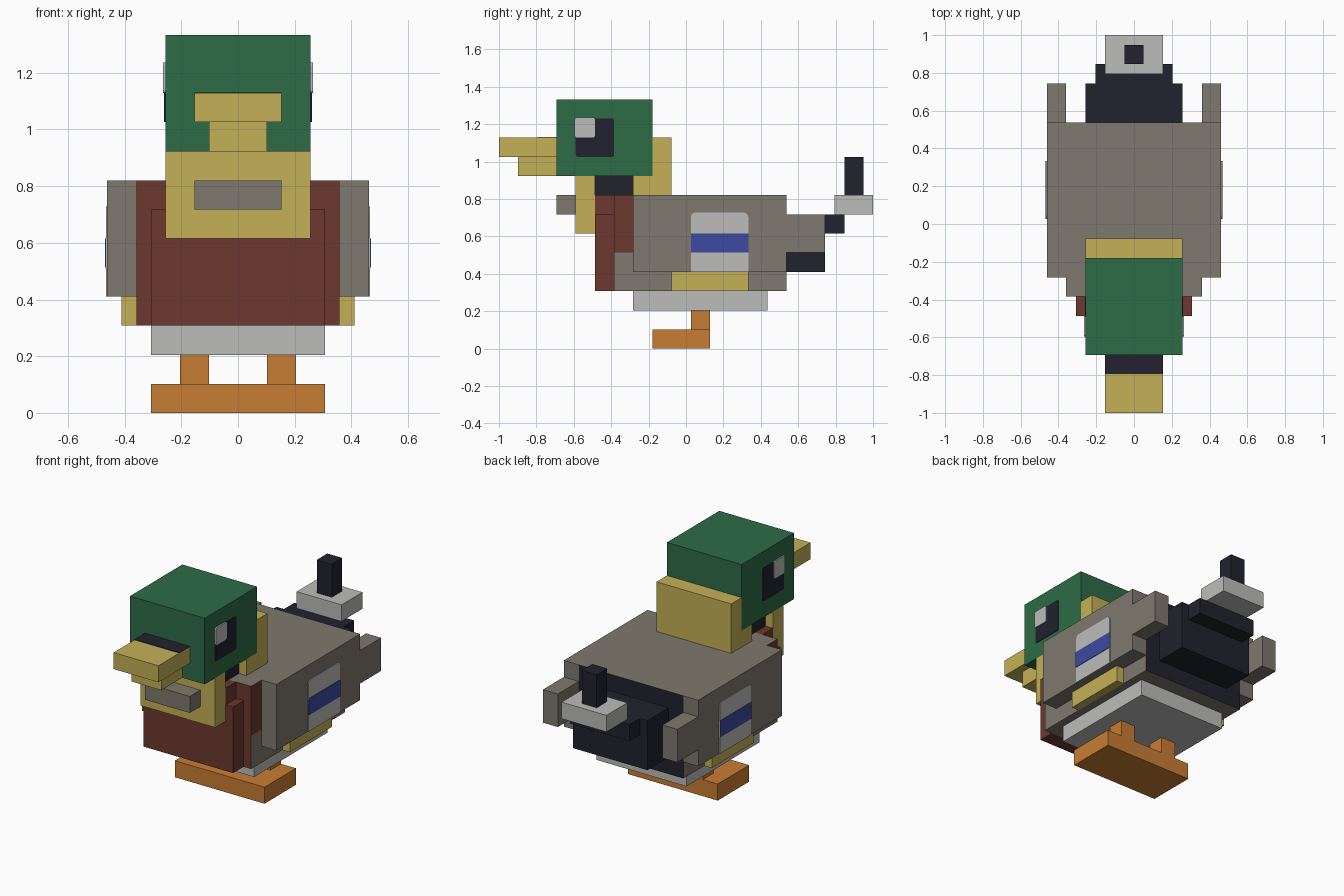
import bpy, bmesh
from mathutils import Vector

cube = bpy.data.objects.get("Cube")
if cube:
    bpy.data.objects.remove(cube, do_unlink=True)

U = 2 / 19.5          # block size
LENGTH = 19.5         # blocks from bill tip to tail


def linear(c):
    c /= 255
    return c / 12.92 if c <= 0.04045 else ((c + 0.055) / 1.055) ** 2.4


def material(name, *rgb):
    m = bpy.data.materials.new(name)
    m.use_nodes = True
    col = [linear(c) for c in rgb] + [1]
    m.diffuse_color = col
    bsdf = next(n for n in m.node_tree.nodes if n.type == 'BSDF_PRINCIPLED')
    bsdf.inputs["Base Color"].default_value = col
    bsdf.inputs["Roughness"].default_value = 0.9
    return m


green = material("green", 45, 108, 70)
yellow = material("straw yellow", 196, 176, 87)
orange = material("orange", 201, 125, 51)
brown = material("chestnut brown", 108, 56, 46)
grey = material("warm grey", 126, 121, 110)
white = material("pale grey", 188, 188, 186)
dark = material("near black", 33, 34, 46)
blue = material("blue", 60, 74, 160)


def box(name, mat, x, y, z, faces=None, round_top=0, round_bottom=0):
    """Box in block units, y counted from the bill tip; faces maps direction to material."""
    lo = Vector((x[0], y[0] - LENGTH / 2, z[0])) * U
    hi = Vector((x[1], y[1] - LENGTH / 2, z[1])) * U
    bm = bmesh.new()
    bmesh.ops.create_cube(bm, size=1)
    for v in bm.verts:
        v.co = Vector([lo[i] if v.co[i] < 0 else hi[i] for i in range(3)])
    mid = (lo.z + hi.z) / 2
    for radius, upper in ((round_top, True), (round_bottom, False)):
        if radius:
            edges = [e for e in bm.edges
                     if abs(e.verts[0].co.x - e.verts[1].co.x) > 1e-6
                     and abs(e.verts[0].co.y - e.verts[1].co.y) < 1e-6
                     and abs(e.verts[0].co.z - e.verts[1].co.z) < 1e-6
                     and (e.verts[0].co.z > mid) == upper]
            bmesh.ops.bevel(bm, geom=edges, offset=radius * U, segments=3,
                            profile=0.5, affect='EDGES')
    bm.normal_update()
    mesh = bpy.data.meshes.new(name)
    mesh.materials.append(mat)
    for direction, other in (faces or {}).items():
        mesh.materials.append(other)
        for f in bm.faces:
            if f.normal.dot(Vector(direction)) > 0.9:
                f.material_index = len(mesh.materials) - 1
    bm.to_mesh(mesh)
    bm.free()
    ob = bpy.data.objects.new(name, mesh)
    bpy.context.collection.objects.link(ob)
    return ob


def mid(name, mat, half, y, z, **kw):
    return box(name, mat, (-half, half), y, z, **kw)


def pair(name, mat, x, y, z, **kw):
    box("left_" + name, mat, x, y, z, **kw)
    box("right_" + name, mat, (-x[1], -x[0]), y, z, **kw)


FRONT, BACK, UP = (0, -1, 0), (0, 1, 0), (0, 0, 1)

# Head and bill
mid("head", green, 2.5, (3, 8), (9, 13))
mid("upper_bill", yellow, 1.5, (0, 3), (10, 11))
mid("bill_base_patch", dark, 1.5, (2, 3), (11, 11.03))
mid("lower_bill", yellow, 1, (1, 3), (9, 10))
pair("eye", dark, (2.5, 2.54), (4, 6), (10, 12), round_top=0.1, round_bottom=0.1)
pair("eye_shine", white, (2.5, 2.58), (3.95, 5), (11, 12.05), round_top=0.1, round_bottom=0.1)

# Neck and collar
mid("neck", dark, 2, (5, 7), (8, 9))
mid("bib", yellow, 2.5, (4, 5), (6, 9))
mid("bib_tag", grey, 1.5, (3, 4), (7, 8))
mid("collar_back_lower", yellow, 2.5, (7, 9), (8, 9))
mid("collar_back_upper", yellow, 2.5, (8, 9), (9, 11))

# Breast and body
mid("breast", brown, 3, (5, 6), (3, 7))
mid("breast_top", brown, 2.5, (5, 6), (7, 8))
mid("shoulders", brown, 3.5, (6, 7), (5, 8), faces={UP: grey})
mid("lower_shoulders", grey, 3.5, (6, 7), (3, 5), faces={FRONT: brown})
mid("body", grey, 3.5, (7, 15), (3, 8), faces={BACK: dark})
mid("belly", white, 3, (7, 14), (2, 3))
pair("flank", yellow, (3.5, 4), (9, 13), (3, 4))

# Wings with painted patches
pair("wing", grey, (3.5, 4.5), (7, 15), (4, 8))
pair("wing_tip", grey, (3.5, 4.5), (15, 17), (5, 7))
pair("wing_patch", white, (4.5, 4.54), (10, 13), (4, 7.1), round_top=0.25)
pair("wing_stripe", blue, (4.5, 4.57), (10, 13), (5, 6))

# Tail
mid("tail", dark, 2.5, (15, 17), (4, 7))
mid("tail_end", dark, 2, (17, 18), (6, 7))
mid("tail_plate", white, 1.5, (17.5, 19.5), (7, 8))
mid("tail_curl", dark, 0.5, (18, 19), (8, 10))

# Legs and feet
pair("leg", orange, (1, 2), (10, 11), (1, 2))
mid("feet", orange, 3, (8, 11), (0, 1))
